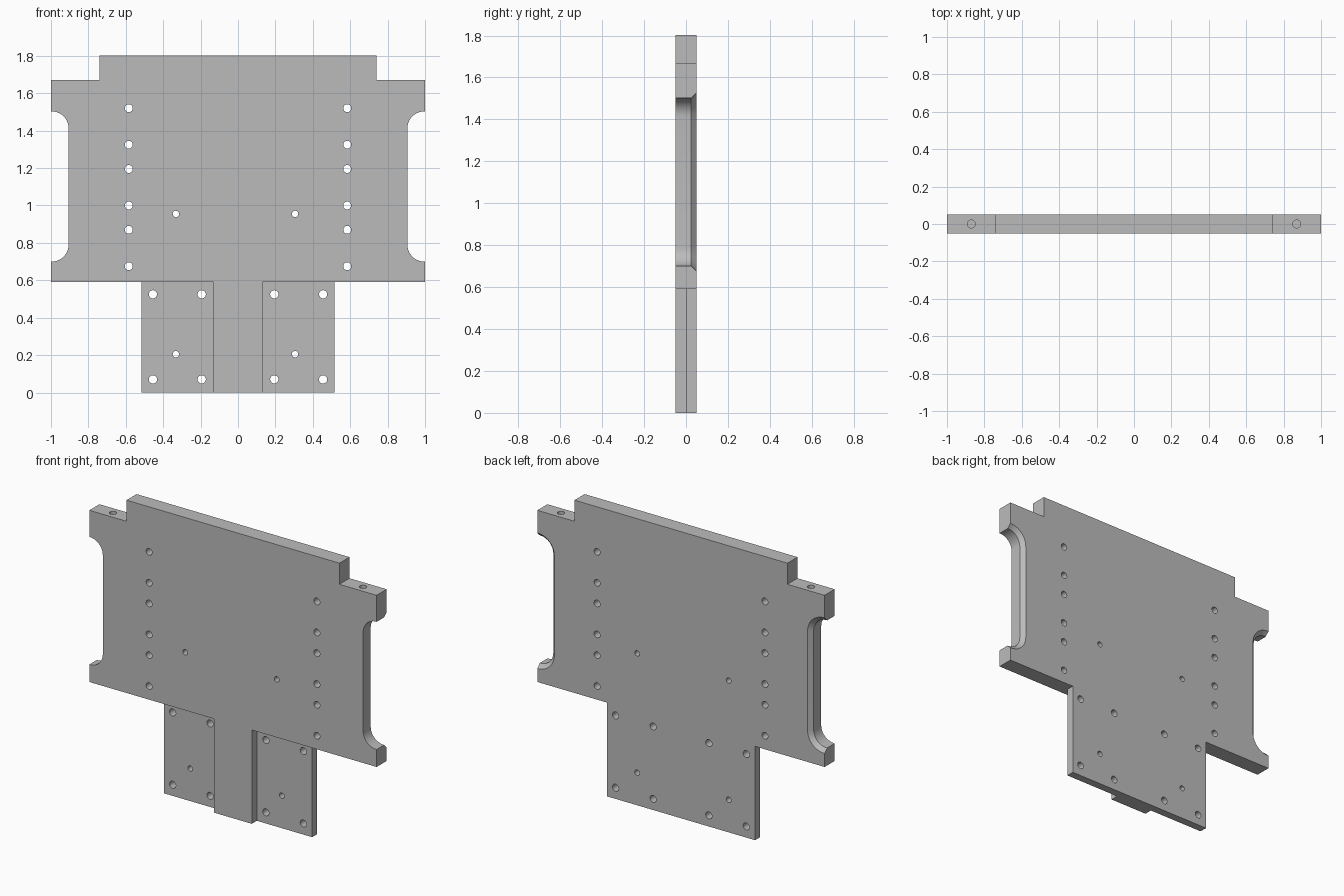
import bpy, bmesh
from math import cos, sin, pi
from mathutils import Matrix, Vector

cube = bpy.data.objects.get("Cube")
if cube:
    bpy.data.objects.remove(cube, do_unlink=True)

HALF = 0.05  # half the plate thickness

metal = bpy.data.materials.new("plain grey metal")
metal.use_nodes = True
grey = (0.5, 0.5, 0.5, 1)
metal.diffuse_color = grey
metal.node_tree.nodes["Principled BSDF"].inputs["Base Color"].default_value = grey


def loft(bm, sections):
    """Solid through matching x-z outlines, given as (y, points)."""
    rings = [[bm.verts.new((x, y, z)) for x, z in pts] for y, pts in sections]
    n = len(rings[0])
    for a, b in zip(rings, rings[1:]):
        for i in range(n):
            j = (i + 1) % n
            bm.faces.new((a[i], a[j], b[j], b[i]))
    bm.faces.new(rings[0])
    bm.faces.new(rings[-1])


def box_outline(x0, x1, z0, z1):
    return [(x0, z0), (x1, z0), (x1, z1), (x0, z1)]


def rounded_outline(x0, x1, z0, z1, r, steps=10):
    pts = []
    corners = [(x1 - r, z1 - r), (x0 + r, z1 - r), (x0 + r, z0 + r), (x1 - r, z0 + r)]
    for q, (cx, cz) in enumerate(corners):
        for i in range(steps + 1):
            a = (q + i / steps) * pi / 2
            pts.append((cx + r * cos(a), cz + r * sin(a)))
    return pts


def bore(bm, centre, radius, depth, axis):
    turn = Vector((0, 0, 1)).rotation_difference(Vector(axis)).to_matrix().to_4x4()
    bmesh.ops.create_cone(bm, cap_ends=True, segments=32, radius1=radius, radius2=radius,
                          depth=depth, matrix=Matrix.Translation(centre) @ turn)


def finish(bm, name):
    bmesh.ops.recalc_face_normals(bm, faces=bm.faces)
    mesh = bpy.data.meshes.new(name)
    bm.to_mesh(mesh)
    bm.free()
    mesh.materials.append(metal)
    obj = bpy.data.objects.new(name, mesh)
    bpy.context.collection.objects.link(obj)
    return obj


# Plate: stepped silhouette with a narrower stem below
half_outline = [(0.516, 0), (0.516, 0.59), (1, 0.59), (1, 1.67), (0.741, 1.67), (0.741, 1.803)]
outline = half_outline + [(-x, z) for x, z in reversed(half_outline)]
bm = bmesh.new()
loft(bm, [(-HALF, outline), (HALF, outline)])
plate = finish(bm, "mounting_plate")

# Recesses: side grips chamfered at the back, and steps beside the stem rib
bm = bmesh.new()
for side in (1, -1):
    sections = []
    for y, grow in ((-0.1, 0), (0.025, 0), (HALF, 0.025), (0.07, 0.045)):
        pts = rounded_outline(0.906 - grow, 1.3, 0.70 - grow, 1.503 + grow, 0.09 + grow)
        sections.append((y, [(side * x, z) for x, z in pts]))
    loft(bm, sections)
    x0, x1 = sorted((side * 0.131, side * 0.6))
    step = box_outline(x0, x1, -0.1, 0.59)
    loft(bm, [(-0.1, step), (0, step)])
recesses = finish(bm, "recess_cutter")

# Holes: side rows, stem corners, offset pairs, and blind holes in the shoulders
bm = bmesh.new()
through = []
for side in (1, -1):
    through += [(side * 0.584, z, 0.021) for z in (0.675, 0.87, 1.0, 1.195, 1.325, 1.52)]
    through += [(side * x, z, 0.022) for x in (0.194, 0.455) for z in (0.07, 0.525)]
    bore(bm, (side * 0.87, 0, 1.67), 0.021, 0.26, (0, 0, 1))
through += [(x, z, 0.017) for x in (-0.332, 0.305) for z in (0.205, 0.955)]
for x, z, r in through:
    bore(bm, (x, 0, z), r, 0.3, (0, 1, 0))
holes = finish(bm, "hole_cutter")

# Cut, then remove the cutters
bpy.ops.object.select_all(action="DESELECT")
plate.select_set(True)
bpy.context.view_layer.objects.active = plate
for cutter in (recesses, holes):
    cutter.hide_render = True
    mod = plate.modifiers.new(cutter.name, "BOOLEAN")
    mod.operation = "DIFFERENCE"
    mod.solver = "EXACT"
    mod.object = cutter
    bpy.ops.object.modifier_apply(modifier=mod.name)
    bpy.data.objects.remove(cutter, do_unlink=True)

bpy.ops.object.shade_smooth_by_angle(angle=pi / 6)
